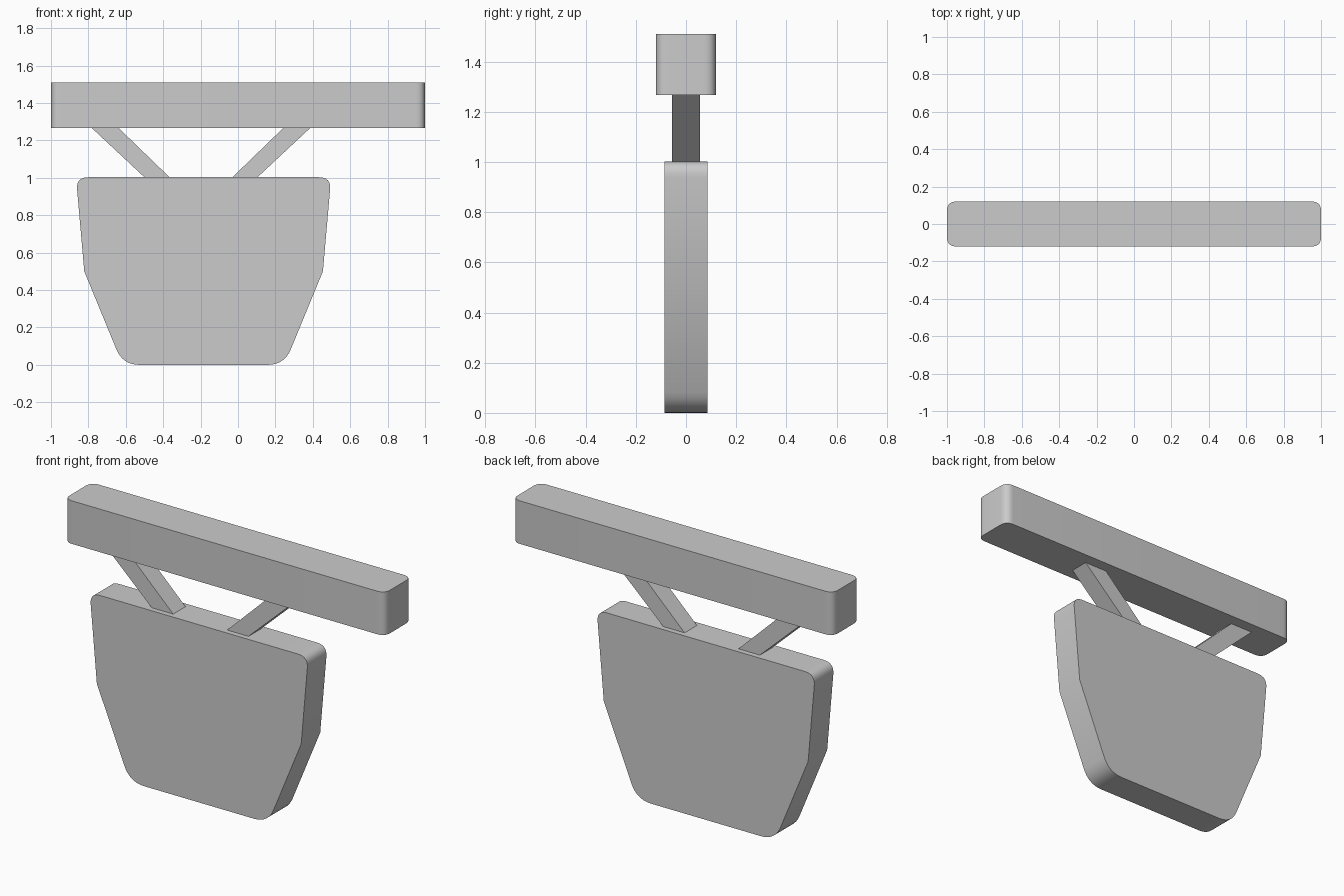
import bpy, bmesh
from mathutils import Vector

if "Cube" in bpy.data.objects:
    bpy.data.objects.remove(bpy.data.objects["Cube"])


def rounded(points):
    """Outline from (a, b, t): t is the rounding length at that corner, 0 keeps it sharp."""
    out = []
    n = len(points)
    for i, (a, b, t) in enumerate(points):
        c = Vector((a, b))
        if t == 0:
            out.append(c)
            continue
        p = c + (Vector(points[i - 1][:2]) - c).normalized() * t
        q = c + (Vector(points[(i + 1) % n][:2]) - c).normalized() * t
        steps = 8
        for k in range(steps + 1):
            u = k / steps
            out.append(p * (1 - u) ** 2 + c * 2 * u * (1 - u) + q * u ** 2)
    return out


def prism(name, outline, lo, hi, axis):
    """Extrude an outline along y (outline in x,z) or z (outline in x,y)."""
    bm = bmesh.new()

    def place(p, d):
        return (p.x, d, p.y) if axis == 'y' else (p.x, p.y, d)

    face = bm.faces.new([bm.verts.new(place(p, lo)) for p in outline])
    ext = bmesh.ops.extrude_face_region(bm, geom=[face])
    verts = [g for g in ext['geom'] if isinstance(g, bmesh.types.BMVert)]
    shift = (0, hi - lo, 0) if axis == 'y' else (0, 0, hi - lo)
    bmesh.ops.translate(bm, verts=verts, vec=shift)
    bmesh.ops.recalc_face_normals(bm, faces=bm.faces[:])
    mesh = bpy.data.meshes.new(name)
    bm.to_mesh(mesh)
    bm.free()
    obj = bpy.data.objects.new(name, mesh)
    bpy.context.collection.objects.link(obj)
    bpy.ops.object.select_all(action='DESELECT')
    obj.select_set(True)
    bpy.context.view_layer.objects.active = obj
    bpy.ops.object.shade_smooth_by_angle(angle=0.35)
    return obj


# Top beam with rounded vertical edges
r = 0.05
prism("beam", rounded([(-1, -0.12, r), (1, -0.12, r), (1, 0.12, r), (-1, 0.12, r)]),
      1.267, 1.51, 'z')

# Hanging board, tapered towards the bottom, offset to the left of the beam
cx = -0.184
half = [(0.432, 0.0, 0.09), (0.638, 0.5, 0), (0.682, 1.003, 0.065)]
outline = [(cx + x, z, t) for x, z, t in half]
outline += [(cx - x, z, t) for x, z, t in reversed(half)]
prism("hanging_board", rounded(outline), -0.085, 0.085, 'y')

# Slanted struts joining board and beam, mirrored about their own centre line
sx = -0.198
strut = [(0.165, 1.0), (0.299, 1.0), (0.588, 1.27), (0.444, 1.27)]
for name, side in (("left_strut", -1), ("right_strut", 1)):
    prism(name, [Vector((sx + side * x, z)) for x, z in strut], -0.055, 0.055, 'y')
